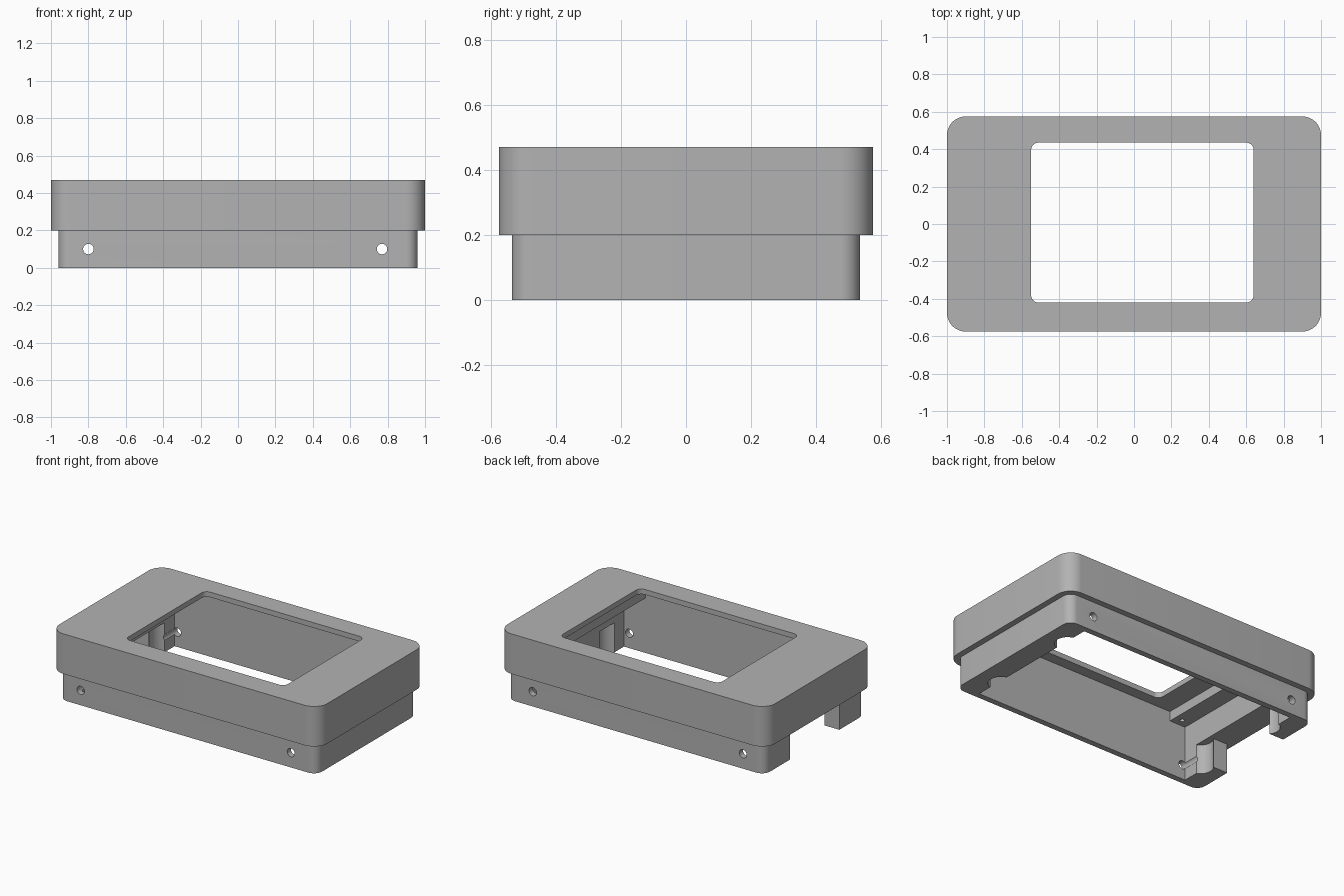
import bpy
import bmesh
import math
from mathutils import Matrix

cube = bpy.data.objects.get("Cube")
if cube:
    bpy.data.objects.remove(cube, do_unlink=True)

grey = bpy.data.materials.new("mid_grey")
grey.use_nodes = True
COLOUR = (0.45, 0.45, 0.45, 1)
grey.diffuse_color = COLOUR
grey.node_tree.nodes["Principled BSDF"].inputs["Base Color"].default_value = COLOUR


def make_object(name, bm):
    bmesh.ops.recalc_face_normals(bm, faces=bm.faces)
    mesh = bpy.data.meshes.new(name)
    bm.to_mesh(mesh)
    bm.free()
    mesh.materials.append(grey)
    obj = bpy.data.objects.new(name, mesh)
    bpy.context.collection.objects.link(obj)
    return obj


def box(name, x, y, z, radius=0):
    """Box from (min, max) ranges, with optional rounded upright edges."""
    bm = bmesh.new()
    bmesh.ops.create_cube(bm, size=1)
    for v in bm.verts:
        v.co = [lo + (c + 0.5) * (hi - lo) for c, (lo, hi) in zip(v.co, (x, y, z))]
    if radius:
        upright = [e for e in bm.edges
                   if abs(e.verts[0].co.z - e.verts[1].co.z) > 0.01]
        bmesh.ops.bevel(bm, geom=upright, offset=radius, segments=10,
                        profile=0.5, affect='EDGES')
    return make_object(name, bm)


def cylinder(name, centre, radius, depth, along_y=False):
    bm = bmesh.new()
    turn = Matrix.Rotation(math.pi / 2 if along_y else 0, 4, 'X')
    bmesh.ops.create_cone(bm, cap_ends=True, segments=32, radius1=radius,
                          radius2=radius, depth=depth,
                          matrix=Matrix.Translation(centre) @ turn)
    return make_object(name, bm)


def combine(target, tool, operation='DIFFERENCE'):
    """Apply a boolean and drop the tool object."""
    tool.hide_render = True
    mod = target.modifiers.new("boolean", 'BOOLEAN')
    mod.operation = operation
    mod.solver = 'EXACT'
    mod.object = tool
    bpy.context.view_layer.objects.active = target
    bpy.ops.object.modifier_apply(modifier=mod.name)
    bpy.data.objects.remove(tool, do_unlink=True)


# Outer body: wide cover over a slightly narrower skirt
housing = box("housing", (-1, 1), (-0.575, 0.575), (0.2, 0.47), 0.1)
skirt = box("skirt", (-0.96, 0.96), (-0.535, 0.535), (0, 0.3), 0.06)
combine(housing, skirt, 'UNION')

# Main cavity, shallower recess between the end ledges, and the window
combine(housing, box("cavity", (-0.82, 0.81), (-0.495, 0.495), (-0.1, 0.37)))
combine(housing, box("recess", (-0.7, 0.65), (-0.495, 0.495), (0.3, 0.435)))
combine(housing, box("window", (-0.55, 0.64), (-0.42, 0.435), (0.4, 0.6), 0.04))

# Opening in the right end of the skirt
combine(housing, box("end_opening", (-1.1, -0.75), (-0.264, 0.264), (-0.1, 0.2)))

# Round pockets in the end walls and pilot holes in the ledges
for side in (-1, 1):
    for x in (-0.79, 0.79):
        combine(housing, cylinder("pocket", (x, side * 0.315, 0.05), 0.08, 0.3))
    for x in (-0.753, 0.703):
        combine(housing, cylinder("pilot_hole", (x, side * 0.443, 0.36), 0.015, 0.12))

# Cross holes through the front and back walls
for x in (-0.8, 0.77):
    combine(housing, cylinder("cross_hole", (x, 0, 0.1), 0.028, 1.4, True))

bpy.ops.object.select_all(action='DESELECT')
housing.select_set(True)
bpy.context.view_layer.objects.active = housing
bpy.ops.object.shade_smooth_by_angle(angle=math.radians(30))
